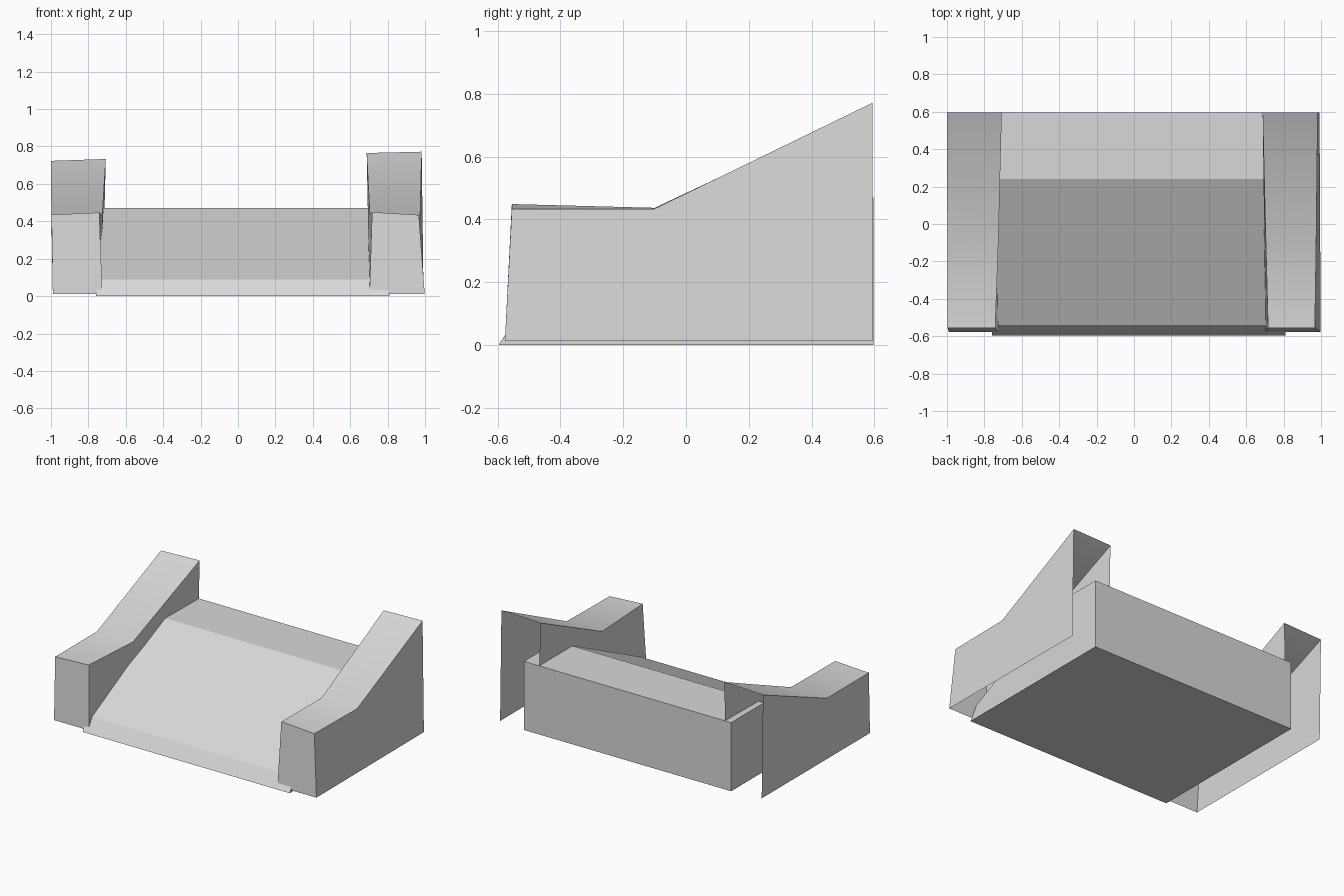
import bpy
import math

cube = bpy.data.objects.get("Cube")
if cube:
    bpy.data.objects.remove(cube, do_unlink=True)

GREY = (0.69, 0.69, 0.69, 1.0)
grey = bpy.data.materials.new("light_grey")
grey.use_nodes = True
grey.diffuse_color = GREY
grey.node_tree.nodes["Principled BSDF"].inputs["Base Color"].default_value = GREY


def make_object(name, verts, faces):
    mesh = bpy.data.meshes.new(name)
    mesh.from_pydata(verts, [], faces)
    mesh.materials.append(grey)
    obj = bpy.data.objects.new(name, mesh)
    bpy.context.collection.objects.link(obj)
    return obj


def strip(a, b, count):
    """Quads joining two rows of points that start at indices a and b."""
    return [(a + i, a + i + 1, b + i + 1, b + i) for i in range(count - 1)]


# Central ramp: side profile (y, z) extruded across x, closed all round
profile = [(-0.597, 0), (-0.54, 0.09), (0.24, 0.47), (0.597, 0.47), (0.597, 0)]
n = len(profile)
verts = [(x, y, z) for x in (-0.76, 0.81) for y, z in profile]
faces = strip(0, n, n) + [(n - 1, 0, n, 2 * n - 1)]
faces += [tuple(reversed(range(n))), tuple(range(n, 2 * n))]
make_object("ramp_block", verts, faces)


def side_shell(name, left, right):
    """Thin cover, open at the back and below, from two edge rows.
    Each row runs front bottom, front top, bend, back top, back bottom."""
    k = len(left)
    top = strip(0, k, k - 1)
    walls = [tuple(range(k)), tuple(reversed(range(k, 2 * k)))]
    faces = [tuple(reversed(f)) for f in top + walls]
    obj = make_object(name, left + right, faces)
    bpy.ops.object.select_all(action='DESELECT')
    obj.select_set(True)
    bpy.context.view_layer.objects.active = obj
    bpy.ops.object.shade_smooth_by_angle(angle=math.radians(35))


def edge_row(xs, front_z, bend_z, back_z):
    ys = (-0.577, -0.555, -0.1, 0.595, 0.595)
    zs = (0.012, front_z, bend_z, back_z, 0.012)
    return list(zip(xs, ys, zs))


# Raised side covers, each slightly skewed
side_shell("right_side_cover",
           edge_row((-0.99, -0.997, -0.998, -1.0, -0.99), 0.435, 0.435, 0.723),
           edge_row((-0.725, -0.742, -0.725, -0.707, -0.725), 0.447, 0.437, 0.733))
side_shell("left_side_cover",
           edge_row((0.703, 0.717, 0.705, 0.688, 0.703), 0.449, 0.437, 0.765),
           edge_row((0.998, 0.967, 0.974, 0.982, 0.992), 0.434, 0.434, 0.772))
